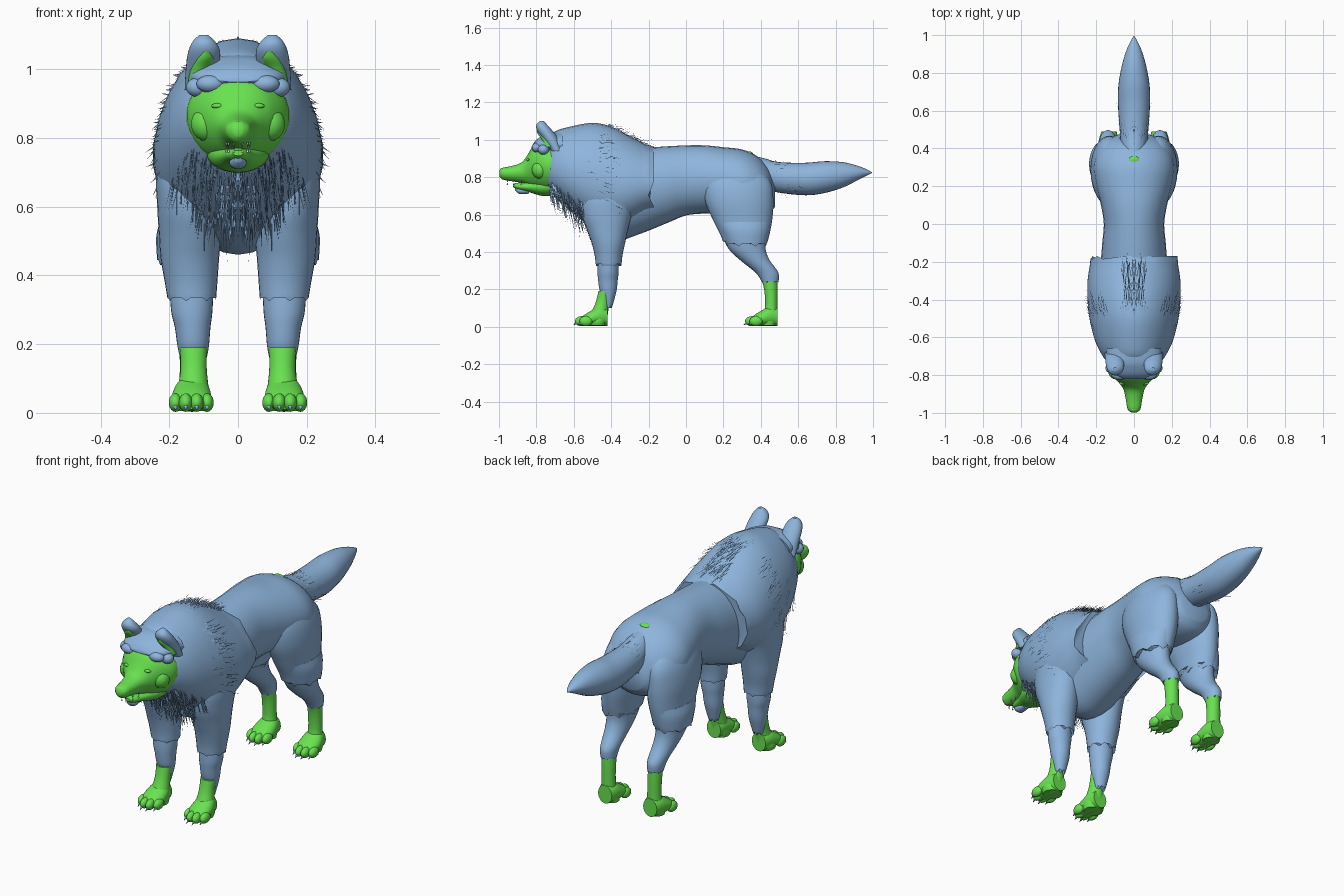
import bpy, bmesh, math, random
from mathutils import Vector, Matrix

random.seed(4)
if "Cube" in bpy.data.objects:
    bpy.data.objects.remove(bpy.data.objects["Cube"])


def material(name, rgb):
    m = bpy.data.materials.new(name)
    m.use_nodes = True
    m.diffuse_color = (*rgb, 1)
    m.node_tree.nodes["Principled BSDF"].inputs["Base Color"].default_value = (*rgb, 1)
    return m


BLUE = material("fur blue", (0.27, 0.46, 0.72))
GREEN = material("skin green", (0.14, 0.76, 0.08))
PALE = material("tooth pale", (0.7, 0.72, 0.72))


def finish(bm, name, mat, mirror=False, recalc=True):
    if recalc:
        bmesh.ops.recalc_face_normals(bm, faces=bm.faces)
    mesh = bpy.data.meshes.new(name)
    bm.to_mesh(mesh)
    bm.free()
    mesh.materials.append(mat)
    mesh.shade_smooth()
    mesh.set_sharp_from_angle(angle=math.radians(45))
    obj = bpy.data.objects.new(name, mesh)
    bpy.context.collection.objects.link(obj)
    if mirror:
        mod = obj.modifiers.new("mirror", "MIRROR")
        mod.use_mirror_merge = False
    return obj


def spline(rings, steps=4):
    """Smoothly interpolate cross-sections given as tuples."""
    out = []
    for i in range(len(rings) - 1):
        a, b, c, d = (rings[max(i - 1, 0)], rings[i], rings[i + 1],
                      rings[min(i + 2, len(rings) - 1)])
        for s in range(steps):
            t = s / steps
            out.append([q + t / 2 * (r - p + t * (2 * p - 5 * q + 4 * r - e
                        + t * (3 * (q - r) + e - p)))
                        for p, q, r, e in zip(a, b, c, d)])
    return out + [list(rings[-1])]


def on_ring(axis, ring, angle, shift=0):
    """Point on an oval; an optional last value widens its top (or bottom)."""
    pos, a0, a1, b0, b1, *egg = ring
    u = (a0 + a1) / 2 + (a1 - a0) / 2 * math.cos(angle) * (1 + sum(egg) * math.sin(angle))
    v = (b0 + b1) / 2 + (b1 - b0) / 2 * math.sin(angle)
    return Vector((u, pos + shift, v) if axis == "y" else (u, v, pos + shift))


def loft(name, axis, rings, mat, mirror=False, hem=0, sides=28):
    """Oval tube along y or z; hem gives the last edge a ragged zigzag."""
    bm = bmesh.new()
    rows = []
    fine = spline(rings)
    for k, ring in enumerate(fine):
        last = k == len(fine) - 1
        rows.append([bm.verts.new(on_ring(axis, ring, math.tau * j / sides,
                     hem * abs(j % 4 - 2) / 2 if last else 0)) for j in range(sides)])
    for lo, hi in zip(rows, rows[1:]):
        for j in range(sides):
            k = (j + 1) % sides
            bm.faces.new((lo[j], lo[k], hi[k], hi[j]))
    for row in (rows[0], rows[-1]):
        bmesh.ops.triangulate(bm, faces=[bm.faces.new(row)])
    return finish(bm, name, mat, mirror)


def sym(rings, egg=0):
    return [(y, -w, w, z0, z1, egg) for y, w, z0, z1 in rings]


def blobs(name, items, mat, mirror=False):
    """Group of scaled spheres: (centre, radii)."""
    bm = bmesh.new()
    for centre, radii in items:
        bmesh.ops.create_uvsphere(bm, u_segments=14, v_segments=9, radius=1,
            matrix=Matrix.Translation(centre) @ Matrix.Diagonal((*radii, 1)))
    return finish(bm, name, mat, mirror)


def spikes(name, items, mat, mirror=False):
    """Group of cones: (base, direction with length, radius)."""
    bm = bmesh.new()
    for base, way, radius in items:
        way = Vector(way)
        turn = way.to_track_quat("Z", "Y").to_matrix().to_4x4()
        bmesh.ops.create_cone(bm, segments=8, radius1=radius, radius2=0, depth=way.length,
            cap_ends=True, matrix=Matrix.Translation(Vector(base) + way / 2) @ turn)
    return finish(bm, name, mat, mirror)


def strands(name, rings, count, angles, span, flow, length, lift):
    """Thin tapering hairs lying along a lofted surface."""
    bm = bmesh.new()
    fine = spline(rings, 8)
    for _ in range(count):
        ring = fine[int(random.uniform(*span) * (len(fine) - 1))]
        angle = math.radians(random.uniform(*angles))
        root = on_ring("y", ring, angle)
        out = Vector((math.cos(angle), 0, math.sin(angle)))
        way = (Vector(flow) + Vector([random.uniform(-.15, .15) for _ in "xyz"])).normalized()
        side = way.cross(out).normalized() * 0.003
        tip = root + way * length * random.uniform(.6, 1.2) + out * lift * random.random()
        root -= out * 0.004
        bm.faces.new([bm.verts.new(p) for p in (root - side, root + side, tip)])
    return finish(bm, name, BLUE, True, recalc=False)


# Trunk, mane and tail
loft("body", "y", sym([
    (-.62, .14, .64, .98), (-.5, .18, .52, 1.02), (-.38, .19, .46, 1.0),
    (-.25, .18, .495, .96), (-.1, .168, .555, .965), (0, .16, .595, .97),
    (.1, .175, .605, .97), (.2, .2, .6, .96), (.3, .215, .58, .948),
    (.38, .195, .58, .912), (.44, .15, .6, .85), (.475, .08, .64, .76)]), BLUE)
mane_rings = sym([
    (-.74, .135, .73, 1.0), (-.7, .165, .69, 1.045), (-.62, .205, .62, 1.07),
    (-.5, .235, .53, 1.09), (-.4, .245, .5, 1.07), (-.3, .245, .54, 1.02),
    (-.2, .23, .6, .967)], -.13)
loft("mane", "y", mane_rings, BLUE, hem=.03)
tail_rings = sym([
    (.34, .05, .8, .92), (.42, .068, .74, .9), (.5, .076, .717, .88),
    (.64, .085, .703, .877), (.74, .082, .715, .885), (.84, .064, .745, .88),
    (.92, .04, .785, .86), (.97, .017, .81, .84), (.995, .002, .822, .826)])
loft("tail", "y", tail_rings, BLUE)
blobs("tail_root_skin", [((0, .337, .924), (.032, .022, .014))], GREEN)

# Head
loft("face", "y", sym([
    (-.998, .015, .805, .835), (-.98, .034, .787, .85), (-.93, .043, .778, .86),
    (-.88, .054, .77, .878), (-.85, .072, .76, .915), (-.82, .1, .745, .962),
    (-.78, .13, .73, .982), (-.74, .148, .718, .985), (-.68, .15, .715, .985)], .12), GREEN)
loft("lower_jaw", "y", sym([
    (-.925, .015, .748, .764), (-.9, .032, .733, .77), (-.84, .05, .72, .775),
    (-.77, .082, .7, .8), (-.7, .095, .7, .82)]), GREEN)
loft("chin_tuft", "y", sym([
    (-.915, .01, .73, .75), (-.89, .025, .71, .745), (-.84, .02, .712, .738)]), BLUE)
loft("forehead", "y", sym([
    (-.82, .05, .962, .975), (-.8, .1, .945, 1.0), (-.77, .128, .93, 1.02),
    (-.73, .142, .92, 1.037), (-.66, .145, .9, 1.045)]), BLUE)
blobs("brow_fur", [((.08, -.796, .957), (.042, .03, .026)),
                   ((.118, -.762, .947), (.034, .03, .028))], BLUE, True)
blobs("nose", [((0, -.98, .83), (.028, .018, .02))], GREEN)
blobs("cheek", [((.09, -.78, .84), (.048, .045, .05))], GREEN, True)
blobs("eye", [((.058, -.842, .893), (.02, .012, .008))], GREEN, True)
spikes("teeth", [((x, y, z), (0, 0, h), .004)
                 for x, y in ((.012, -.955), (.028, -.92), (.034, -.88))
                 for z, h in ((.786, -.016), (.758, .014))], PALE, True)

# Ears leaning forward, with bare inner side
loft("ear", "z", [
    (.94, .07, .155, -.72, -.66), (1.0, .056, .152, -.762, -.68), (1.05, .052, .145, -.796, -.715),
    (1.08, .066, .132, -.8, -.742), (1.1, .088, .112, -.78, -.76)], BLUE, True)
loft("inner_ear", "z", [
    (.96, .1, .145, -.755, -.7), (1.0, .08, .138, -.771, -.71),
    (1.03, .07, .122, -.792, -.74), (1.05, .08, .105, -.8, -.76)], GREEN, True)

# Forelegs: furry upper sleeve, lower sleeve running down behind the bare shank
loft("front_upper_leg", "z", [
    (.84, .11, .2, -.48, -.27), (.7, .08, .236, -.55, -.26), (.6, .06, .235, -.555, -.29),
    (.52, .05, .23, -.53, -.31), (.45, .055, .225, -.505, -.325),
    (.38, .06, .213, -.488, -.34), (.325, .064, .204, -.482, -.345)], BLUE, True, .025)
loft("front_lower_leg", "z", [
    (.4, .07, .2, -.47, -.36), (.3, .074, .195, -.473, -.36), (.25, .08, .184, -.47, -.365),
    (.2, .084, .177, -.463, -.37), (.165, .09, .17, -.45, -.378),
    (.1, .105, .155, -.44, -.396)], BLUE, True, .02)
loft("front_shank", "z", [
    (.19, .09, .17, -.468, -.4), (.13, .091, .167, -.483, -.408),
    (.07, .085, .176, -.51, -.418), (.03, .08, .187, -.53, -.422),
    (.006, .085, .18, -.52, -.43)], GREEN, True)

# Hind legs
loft("thigh", "z", [
    (.88, .07, .16, .18, .36), (.78, .04, .212, .1, .45), (.68, .03, .23, .1, .467),
    (.58, .04, .226, .14, .462), (.5, .058, .222, .18, .448),
    (.45, .066, .218, .2, .435)], BLUE, True, .03)
loft("thigh_cuff", "z", [
    (.56, .06, .226, .16, .452), (.51, .058, .238, .185, .447),
    (.43, .075, .234, .22, .43)], BLUE, True, .03)
loft("hind_lower_leg", "z", [
    (.5, .07, .215, .19, .43), (.42, .08, .208, .225, .425), (.36, .086, .198, .285, .445),
    (.3, .092, .185, .36, .488), (.27, .096, .18, .388, .497),
    (.235, .1, .174, .408, .494)], BLUE, True, .03)
loft("hind_shank", "z", [
    (.27, .102, .17, .398, .487), (.2, .1, .17, .418, .489), (.1, .098, .17, .422, .489),
    (.04, .09, .18, .395, .489), (.006, .09, .175, .4, .48)], GREEN, True)

# Paws share one design, shifted along the body
for end, dy in (("front", 0), ("hind", .91)):
    loft(end + "_paw", "y", [
        (-.57, .1, .168, .01, .042), (-.54, .082, .188, .006, .066), (-.5, .078, .192, .004, .09),
        (-.46, .082, .185, .003, .11), (-.42, .092, .172, .005, .1)],
        GREEN, True).location.y = dy
    toes = [(.09, -.535), (.12, -.558), (.152, -.558), (.182, -.535)]
    blobs(end + "_toes", [((x, y + dy, .03), (.02, .036, .027)) for x, y in toes], GREEN, True)
    spikes(end + "_claws", [((x, y + dy - .027, .02), (0, -.02, -.012), .007)
                            for x, y in toes], BLUE, True)

# Loose hair over mane, spine, chest and tail root
strands("side_hair", mane_rings, 420, (-40, 50), (.08, .62), (0, 1, -.2), .1, .022)
strands("spine_hair", mane_rings, 150, (72, 90), (.3, .95), (0, 1, -.2), .09, .015)
strands("chest_hair", mane_rings, 160, (-90, -35), (.08, .5), (0, .25, -1), .09, .02)
strands("tail_root_hair", tail_rings, 60, (-90, 90), (.1, .35), (0, 1, -.2), .07, .015)
